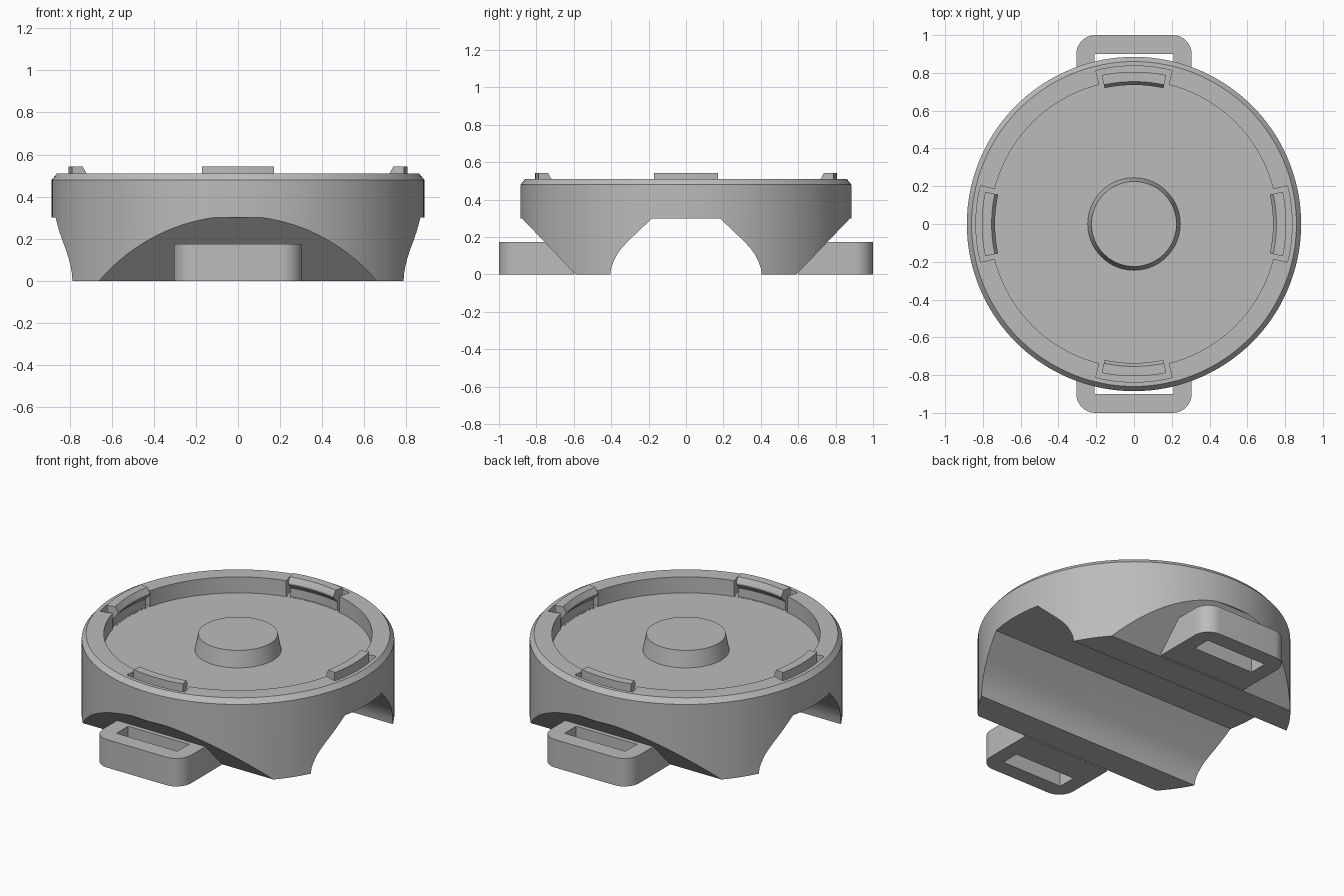
import bpy, bmesh
from math import sin, cos, pi, radians
from mathutils import Vector

if "Cube" in bpy.data.objects:
    bpy.data.objects.remove(bpy.data.objects["Cube"])

grey = bpy.data.materials.new("light_grey")
grey.use_nodes = True
grey.diffuse_color = (0.5, 0.5, 0.5, 1)
grey.node_tree.nodes["Principled BSDF"].inputs["Base Color"].default_value = (0.5, 0.5, 0.5, 1)


def finish(name, bm):
    bmesh.ops.remove_doubles(bm, verts=bm.verts, dist=1e-5)
    bmesh.ops.recalc_face_normals(bm, faces=bm.faces)
    mesh = bpy.data.meshes.new(name)
    bm.to_mesh(mesh)
    bm.free()
    mesh.materials.append(grey)
    ob = bpy.data.objects.new(name, mesh)
    bpy.context.collection.objects.link(ob)
    return ob


def prism(name, points, offset):
    """Extrude a closed outline of 3D points along an offset."""
    bm = bmesh.new()
    face = bm.faces.new([bm.verts.new(p) for p in points])
    new = bmesh.ops.extrude_face_region(bm, geom=[face])["geom"]
    bmesh.ops.translate(bm, vec=Vector(offset),
                        verts=[v for v in new if isinstance(v, bmesh.types.BMVert)])
    return finish(name, bm)


def lathe(name, profile, start=0, sweep=2 * pi, steps=128):
    """Turn an (r, z) outline around z; partial sweeps get end caps."""
    bm = bmesh.new()
    full = sweep > 6.28
    rings = []
    for i in range(steps if full else steps + 1):
        a = start + sweep * i / steps
        rings.append([bm.verts.new((r * cos(a), r * sin(a), z)) for r, z in profile])
    n = len(profile)
    for i in range(steps):
        a, b = rings[i], rings[(i + 1) % len(rings)]
        for j in range(n - 1 if full else n):
            k = (j + 1) % n
            bm.faces.new((a[j], b[j], b[k], a[k]))
    if full:
        for j in (0, n - 1):
            bm.faces.new([ring[j] for ring in rings])
    else:
        bm.faces.new(rings[0])
        bm.faces.new(rings[-1])
    return finish(name, bm)


def cut(target, cutter):
    mod = target.modifiers.new("cut", "BOOLEAN")
    mod.operation = "DIFFERENCE"
    mod.solver = "EXACT"
    mod.object = cutter
    bpy.context.view_layer.objects.active = target
    bpy.ops.object.modifier_apply(modifier=mod.name)
    bpy.data.objects.remove(cutter)


def smooth(ob):
    bpy.ops.object.select_all(action="DESELECT")
    ob.select_set(True)
    bpy.context.view_layer.objects.active = ob
    bpy.ops.object.shade_smooth_by_angle(angle=radians(25))


# Round body with chamfered rim, recess and tapered central boss
body = lathe("body", [(0.885, 0), (0.885, 0.48), (0.86, 0.51), (0.76, 0.51),
                      (0.76, 0.41), (0.245, 0.41), (0.225, 0.51)])

# Channel underneath, running side to side
half = [(0.405, -0.1), (0.405, 0), (0.4, 0.035), (0.388, 0.07), (0.37, 0.105),
        (0.345, 0.14), (0.31, 0.178), (0.182, 0.3)]
outline = half + [(-y, z) for y, z in reversed(half)]
cut(body, prism("channel_cutter", [(-1.2, y, z) for y, z in outline], (2.4, 0, 0)))

# Sloped undercuts at front and back
for s in (-1, 1):
    wedge = [(0.495, -0.1), (0.59, 0), (0.877, 0.3), (1.2, 0.3), (1.2, -0.1)]
    cut(body, prism("slope_cutter", [(-1.2, s * y, z) for y, z in wedge], (2.4, 0, 0)))

# Four rim notches, each with a hooked clip standing in it
sides = ("left", "back", "right", "front")
for i, side in enumerate(sides):
    a = i * pi / 2
    w = radians(14)
    cut(body, lathe("notch_cutter", [(0.75, 0.411), (0.837, 0.411), (0.837, 0.6), (0.75, 0.6)],
                    a - w, 2 * w, 12))
    w = radians(12.2)
    clip = lathe(side + "_clip",
                 [(0.768, 0.405), (0.806, 0.405), (0.806, 0.542), (0.754, 0.542),
                  (0.736, 0.51), (0.736, 0.5), (0.768, 0.465)], a - w, 2 * w, 12)
    smooth(clip)
smooth(body)

# Strap loops with rounded outer corners and a vertical slot
for s, side in ((-1, "front"), (1, "back")):
    corner = [(0.205 + 0.1 * cos(t * pi / 16), 0.9 + 0.1 * sin(t * pi / 16)) for t in range(9)]
    half = [(0.305, 0.6)] + corner
    outline = half + [(-x, y) for x, y in reversed(half)]
    loop = prism(side + "_strap_loop", [(x, s * y, 0) for x, y in outline], (0, 0, 0.175))
    slot = [(-0.21, 0.785), (0.21, 0.785), (0.21, 0.9), (-0.21, 0.9)]
    cut(loop, prism("slot_cutter", [(x, s * y, -0.1) for x, y in slot], (0, 0, 0.4)))
    # Clear the part of the slot that reaches into the body
    cut(body, prism("slot_cutter", [(x, s * y, -0.1) for x, y in slot], (0, 0, 0.275)))
    smooth(loop)
